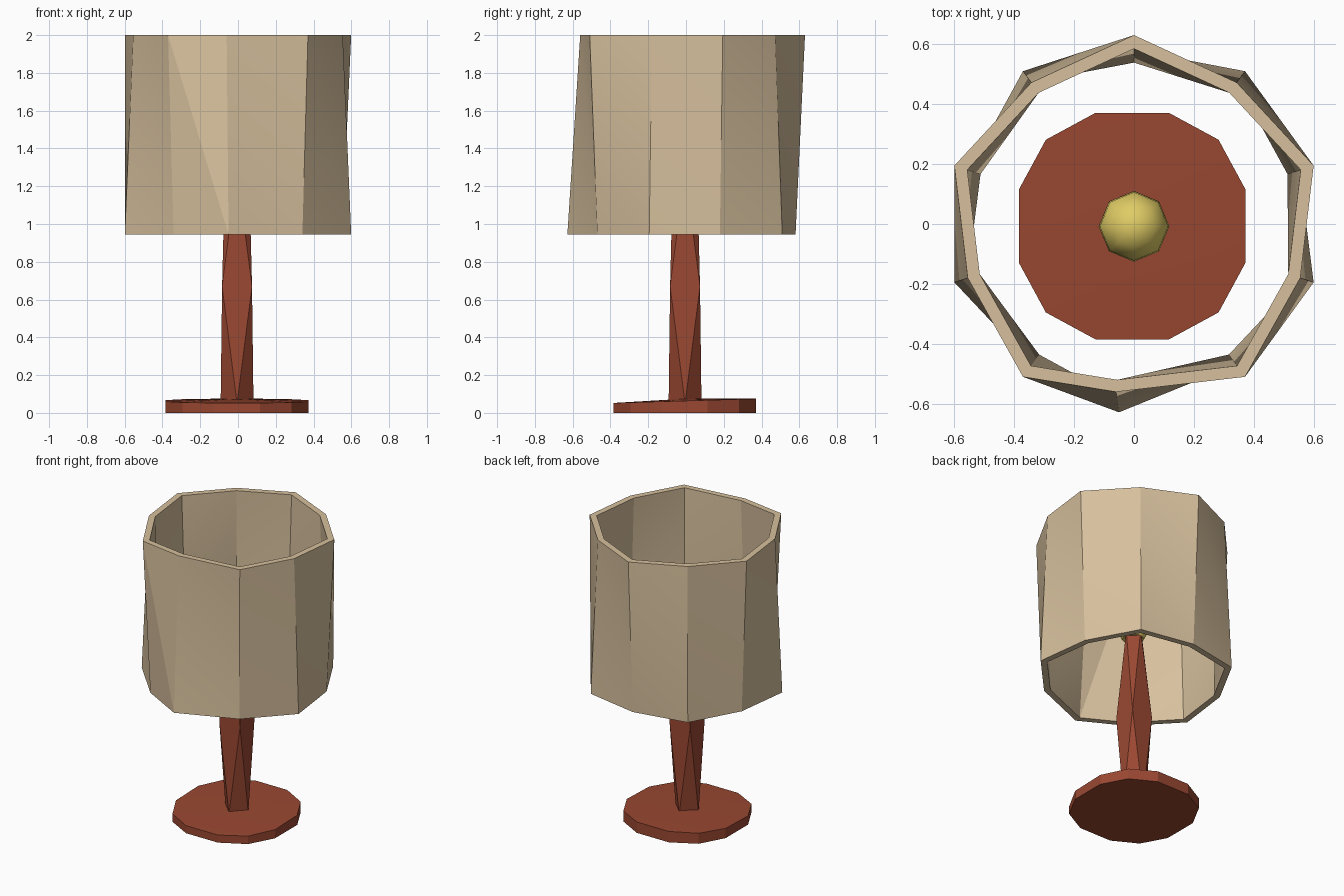
import bpy, math

if "Cube" in bpy.data.objects:
    bpy.data.objects.remove(bpy.data.objects["Cube"])


def material(name, rgb):
    m = bpy.data.materials.new(name)
    m.diffuse_color = (*rgb, 1)
    m.use_nodes = True
    m.node_tree.nodes["Principled BSDF"].inputs["Base Color"].default_value = m.diffuse_color
    return m


TAN = material("shade_tan", (0.68, 0.53, 0.34))
RED = material("wood_red", (0.32, 0.064, 0.031))
YELLOW = material("bulb_yellow", (0.74, 0.60, 0.13))


def build(name, verts, faces, mat, angle=25):
    me = bpy.data.meshes.new(name)
    me.from_pydata(verts, [], faces)
    me.materials.append(mat)
    ob = bpy.data.objects.new(name, me)
    bpy.context.collection.objects.link(ob)
    bpy.ops.object.select_all(action='DESELECT')
    ob.select_set(True)
    bpy.context.view_layer.objects.active = ob
    bpy.ops.object.mode_set(mode='EDIT')
    bpy.ops.mesh.select_all(action='SELECT')
    bpy.ops.mesh.normals_make_consistent(inside=False)
    bpy.ops.object.mode_set(mode='OBJECT')
    bpy.ops.object.shade_smooth_by_angle(angle=math.radians(angle))
    return ob


def ring(n, r, z, start=0.0, cx=-0.005, cy=-0.005):
    return [(cx + r * math.cos(math.radians(start) + 2 * math.pi * i / n),
             cy + r * math.sin(math.radians(start) + 2 * math.pi * i / n), z)
            for i in range(n)]


# lampshade: ten-sided tube, corners alternately pushed in at top and bottom
N = 10
top, bottom = [], []
for i in range(N):
    a = math.radians(90 + 36 * i)
    rt, rb = (0.63, 0.58) if i % 2 == 0 else (0.583, 0.63)
    top.append([rt * math.cos(a), rt * math.sin(a), 2.0])
    bottom.append([rb * math.cos(a), rb * math.sin(a), 0.945])
top[5][:2] = (-0.06, -0.56)
bottom[5][:2] = (-0.05, -0.628)


def shrink(loop):
    return [(x * 0.928, y * 0.928, z) for x, y, z in loop]


verts = top + bottom + shrink(top) + shrink(bottom)
faces = []
for i in range(N):
    j = (i + 1) % N
    for o in (0, 2 * N):                       # outer and inner walls
        faces += [(o + i, o + N + i, o + N + j), (o + i, o + N + j, o + j)]
    faces += [(i, j, 2 * N + j, 2 * N + i),    # rims
              (N + i, N + j, 3 * N + j, 3 * N + i)]
build("lampshade", verts, faces, TAN, 20)

# base: twelve-sided disc, a little thicker at the back
quarter = [(0.378, 0.122), (0.288, 0.288), (0.122, 0.378)]
pts = []
for k in range(4):
    for x, y in quarter:
        for _ in range(k):
            x, y = -y, x
        pts.append((x - 0.006, y - 0.007))
low = [(x, y, 0.0) for x, y in pts]
high = [(x, y, 0.064 + 0.03 * y) for x, y in pts]
faces = [tuple(range(12)), *[(12 + i, 12 + (i + 1) % 12, 24) for i in range(12)]]
faces += [(i, (i + 1) % 12, 12 + (i + 1) % 12, 12 + i) for i in range(12)]
build("base", low + high + [(-0.006, -0.007, 0.075)], faces, RED)

# stem: diamond to square to diamond
verts = (ring(4, 0.087, 0.05) + ring(4, 0.112, 0.67, 45) + ring(4, 0.064, 1.28))
faces = [(0, 1, 2, 3), (8, 9, 10, 11)]
for i in range(4):
    j = (i + 1) % 4
    faces += [(i, j, 4 + i), (j, 4 + j, 4 + i),
              (8 + i, 8 + j, 4 + i), (8 + j, 4 + j, 4 + i)]
build("stem", verts, faces, RED, 40)

# bulb: eight-sided rounded form on top of the stem
profile = [(0.07, 1.24), (0.118, 1.33), (0.114, 1.44), (0.07, 1.51)]
verts = []
for r, z in profile:
    verts += ring(8, r, z, 0, 0, -0.008)
verts.append((0, -0.008, 1.53))
faces = [tuple(range(8))]
for k in range(3):
    for i in range(8):
        j = (i + 1) % 8
        faces.append((8 * k + i, 8 * k + j, 8 * k + 8 + j, 8 * k + 8 + i))
faces += [(24 + i, 24 + (i + 1) % 8, 32) for i in range(8)]
build("bulb", verts, faces, YELLOW, 50)
